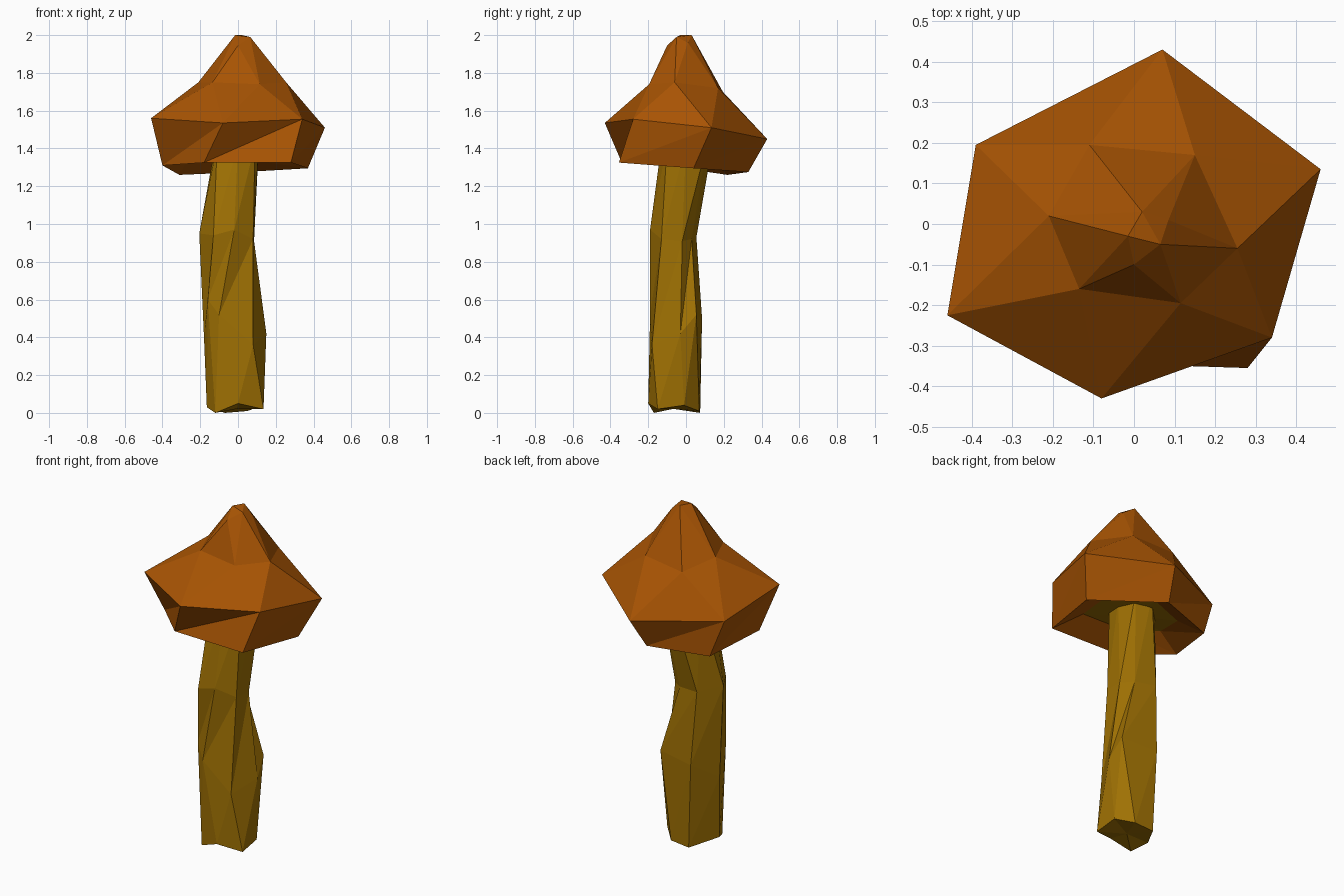
import bpy
import bmesh
from mathutils import Vector

cube = bpy.data.objects.get("Cube")
if cube:
    bpy.data.objects.remove(cube, do_unlink=True)


def make_material(name, colour):
    material = bpy.data.materials.new(name)
    material.use_nodes = True
    material.diffuse_color = colour
    material.node_tree.nodes["Principled BSDF"].inputs["Base Color"].default_value = colour
    return material


def add_ring(mesh, points):
    return [mesh.verts.new(point) for point in points]


def bridge(mesh, lower, upper):
    """Join two rings of equal length with a band of triangles."""
    count = len(lower)
    for i in range(count):
        following = (i + 1) % count
        mesh.faces.new((lower[i], lower[following], upper[i]))
        mesh.faces.new((lower[following], upper[following], upper[i]))


def fan(mesh, ring):
    """Close a ring with triangles around its centre."""
    centre = mesh.verts.new(sum((v.co for v in ring), Vector()) / len(ring))
    return [mesh.faces.new((ring[i - 1], ring[i], centre)) for i in range(len(ring))]


def finish(mesh, name, materials):
    bmesh.ops.recalc_face_normals(mesh, faces=mesh.faces[:])
    data = bpy.data.meshes.new(name)
    mesh.to_mesh(data)
    mesh.free()
    for material in materials:
        data.materials.append(material)
    part = bpy.data.objects.new(name, data)
    bpy.context.collection.objects.link(part)
    return part


cap_brown = make_material("cap orange brown", (0.39, 0.088, 0.001, 1))
stem_olive = make_material("stem olive yellow", (0.35, 0.165, 0.001, 1))

# Stem: irregular seven-sided rings, each running clockwise from the east
base = [(.13, -.01, .04), (.135, -.15, .02), (0, -.2, .05), (-.12, -.17, 0),
        (-.165, -.08, .03), (-.07, .075, 0), (.05, .07, .01)]
knee = [(.15, -.03, .42), (.08, -.18, .36), (-.1, -.19, .52), (-.16, -.15, .6),
        (-.18, -.06, .4), (-.09, .085, .5), (.13, .055, .52)]
waist = [(.085, -.02, .91), (.08, -.13, .92), (-.02, -.19, .97), (-.13, -.19, .94),
         (-.205, -.06, .95), (-.11, .055, .93), (.02, .03, .92)]
neck = [(.11, 0, 1.42), (.09, -.1, 1.42), (0, -.13, 1.42), (-.11, -.1, 1.42),
        (-.12, .03, 1.42), (-.01, .14, 1.42), (.08, .11, 1.42)]
mesh = bmesh.new()
rings = [add_ring(mesh, points) for points in (base, knee, waist, neck)]
for lower, upper in zip(rings, rings[1:]):
    bridge(mesh, lower, upper)
fan(mesh, rings[0])
fan(mesh, rings[-1])
finish(mesh, "stem", [stem_olive])

# Cap: lower rim, widest edge, shoulder and small crooked tip
rim = [(.03, .33, 1.275), (.37, .04, 1.295), (.28, -.355, 1.325),
       (-.18, -.34, 1.325), (-.40, -.12, 1.31), (-.31, .22, 1.26)]
brim = [(.07, .43, 1.45), (.46, .135, 1.51), (.34, -.28, 1.555),
        (-.08, -.43, 1.535), (-.46, -.225, 1.56), (-.39, .195, 1.48)]
shoulder = [(.15, .17, 1.72), (.255, -.06, 1.75), (.115, -.195, 1.74),
            (-.135, -.16, 1.75), (-.21, .02, 1.75), (-.11, .195, 1.7)]
tip = [(-.015, -.03, 2), (.02, .03, 2), (.065, -.05, 1.99),
       (.085, .01, 1.96), (0, -.1, 1.945)]
mesh = bmesh.new()
rim_ring, brim_ring, shoulder_ring = (add_ring(mesh, p) for p in (rim, brim, shoulder))
bridge(mesh, rim_ring, brim_ring)
bridge(mesh, brim_ring, shoulder_ring)

# Peak: wrap the tip and shoulder, then drop the hidden inner faces
tip_ring = add_ring(mesh, tip)
bmesh.ops.convex_hull(mesh, input=shoulder_ring + tip_ring, use_existing_faces=False)
inner = [f for f in mesh.faces if all(v in shoulder_ring for v in f.verts)]
bmesh.ops.delete(mesh, geom=inner, context="FACES")

# Underside: sloping brown lip around an olive gill panel
gill_points = [(x * 0.62, y * 0.62, z + 0.07) for x, y, z in rim]
gill_ring = add_ring(mesh, gill_points)
bridge(mesh, rim_ring, gill_ring)
for face in fan(mesh, gill_ring):
    face.material_index = 1
finish(mesh, "cap", [cap_brown, stem_olive])
